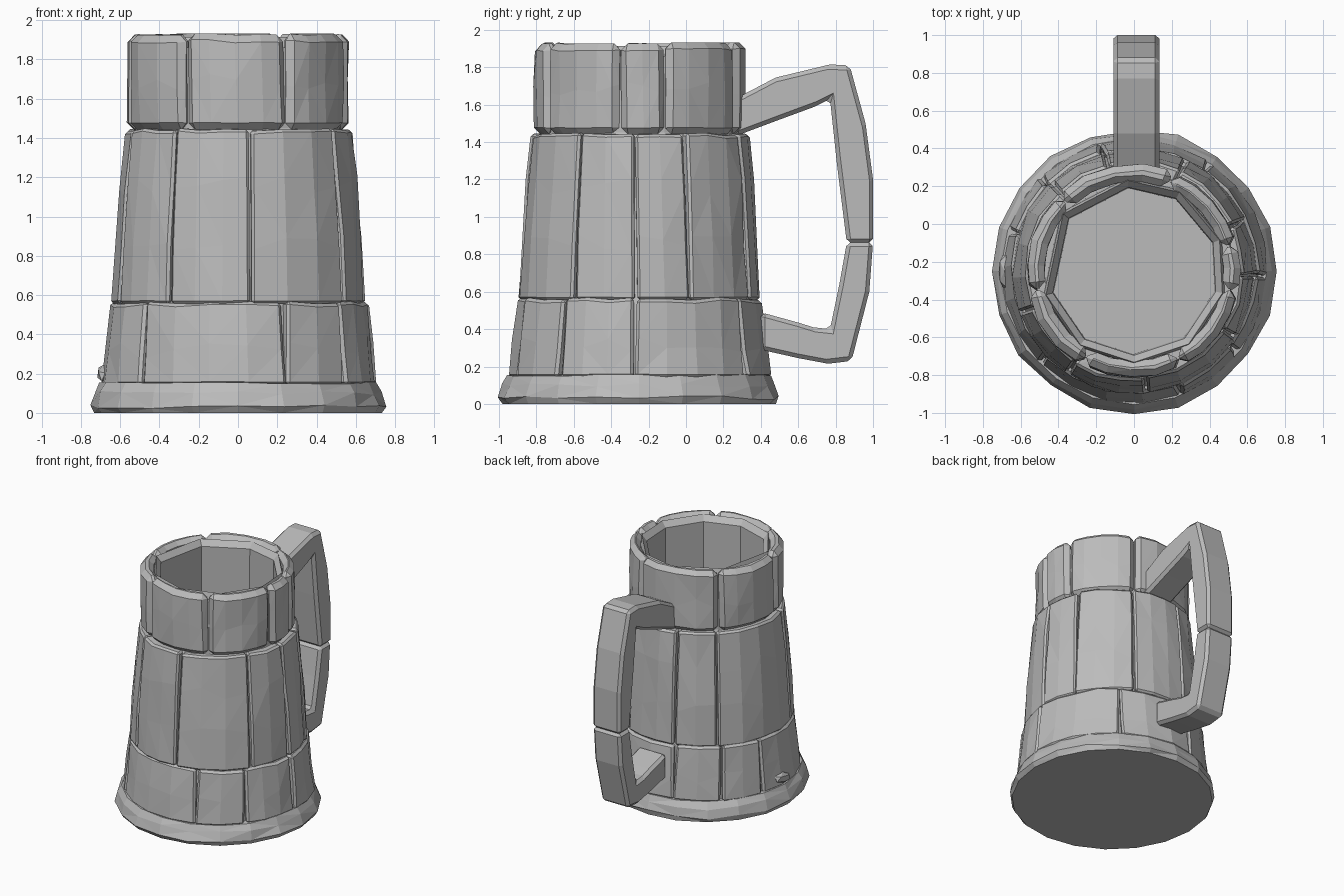
import bpy, bmesh, random
from math import sin, cos, radians, pi, ceil

random.seed(4)
CY = -0.25  # body axis offset, leaving room for the handle behind

cube = bpy.data.objects.get("Cube")
if cube:
    bpy.data.objects.remove(cube, do_unlink=True)

stone = bpy.data.materials.new("grey_stone")
stone.use_nodes = True
GREY = (0.5, 0.5, 0.5, 1)
stone.diffuse_color = GREY
stone.node_tree.nodes["Principled BSDF"].inputs["Base Color"].default_value = GREY


def polar(r, a, z):
    return (r * cos(a), r * sin(a) + CY, z)


def finish(bm, name, bevel=0.0, triangulate=False):
    """Turn a bmesh into a flat-shaded stone object."""
    bmesh.ops.recalc_face_normals(bm, faces=bm.faces)
    mesh = bpy.data.meshes.new(name)
    bm.to_mesh(mesh)
    bm.free()
    mesh.materials.append(stone)
    ob = bpy.data.objects.new(name, mesh)
    bpy.context.scene.collection.objects.link(ob)
    if bevel:
        mod = ob.modifiers.new("worn_edges", 'BEVEL')
        mod.width = bevel
        mod.segments = 1
        mod.limit_method = 'ANGLE'
        mod.angle_limit = radians(40)
    if triangulate:
        ob.modifiers.new("facets", 'TRIANGULATE')
    return ob


def loft(bm, loops, closed=False):
    """Skin a list of closed loops of points; cap the ends unless closed."""
    rows = [[bm.verts.new(p) for p in loop] for loop in loops]
    pairs = list(zip(rows, rows[1:]))
    if closed:
        pairs.append((rows[-1], rows[0]))
    else:
        bm.faces.new(rows[0])
        bm.faces.new(rows[-1])
    for a, b in pairs:
        for i in range(len(a)):
            j = (i + 1) % len(a)
            bm.faces.new((a[i], a[j], b[j], b[i]))


def stave(bm, a0, a1, profile, inner, lean):
    """One curved block between two angles; profile lists (radius, z)."""
    steps = max(2, ceil((a1 - a0) / radians(17)))
    gap = 0.009
    shift = random.uniform(-0.008, 0.004)
    loops = []
    for k in range(steps + 1):
        a = a0 + gap + (a1 - a0 - 2 * gap) * k / steps
        outer = []
        for i, (r, z) in enumerate(profile):
            t = i / (len(profile) - 1) - 0.5
            end = i in (0, len(profile) - 1)
            dz = random.uniform(-0.012, 0.006) if end else random.uniform(-0.05, 0.05)
            if i == 0:
                dz = abs(dz) * 0.4
            outer.append(polar(r + shift + random.uniform(-0.007, 0.006),
                               a + lean * t, z + dz))
        low, high = profile[0][1], profile[-1][1]
        loops.append([polar(inner, a, low)] + outer + [polar(inner, a, high)])
    loft(bm, loops)


def tier(name, cuts, profile, bevel, inner=0.475):
    bm = bmesh.new()
    angles = [radians(c) for c in cuts]
    for a0, a1 in zip(angles, angles[1:] + [angles[0] + 2 * pi]):
        stave(bm, a0, a1, profile, inner, random.uniform(-0.03, 0.03))
    finish(bm, name, bevel, True)


# Three tiers of stone blocks
tier("lower_blocks", (-136, -69, -38, -2, 55, 105, 135, 162),
     ((0.705, 0.14), (0.685, 0.32), (0.66, 0.565)), 0.016)
tier("middle_blocks", (-160, -123, -84, -33, -2, 25, 65, 104, 133),
     ((0.65, 0.555), (0.632, 0.86), (0.612, 1.16), (0.585, 1.445)), 0.014)
tier("upper_blocks", (-169, -119, -63, -11, 15, 68, 135),
     ((0.565, 1.44), (0.567, 1.68), (0.565, 1.93)), 0.035)

# Hollow faceted lining with a flat floor
bm = bmesh.new()
sides = [radians(a) for a in (-165, -126, -90, -53, -14, 20, 60, 94, 141)]
wall = ((0.5, 0.08), (0.495, 1.87), (0.482, 1.915), (0.445, 1.87), (0.44, 0.2))
loft(bm, [[polar(r, a, z) for a in sides] for r, z in wall])
finish(bm, "cup_lining")

# Solid backing seen through the cracks
bm = bmesh.new()
ring = [2 * pi * i / 24 for i in range(24)]
shell = ((0.475, 0.1), (0.665, 0.1), (0.625, 0.5), (0.61, 0.6),
         (0.545, 1.4), (0.525, 1.45), (0.525, 1.86), (0.475, 1.86))
loft(bm, [[polar(r, a, z) for a in ring] for r, z in shell], closed=True)
finish(bm, "crack_backing")

# Flared foot
bm = bmesh.new()
ring = [2 * pi * i / 20 for i in range(20)]
loops = []
for r, z, j in ((0.735, 0, 0.006), (0.757, 0.035, 0.012), (0.735, 0.1, 0.012), (0.705, 0.152, 0.006)):
    loops.append([polar(r + random.uniform(-j, j * 0.3), a,
                        z + (random.uniform(-j, j) if z else 0)) for a in ring])
loft(bm, loops)
finish(bm, "foot", 0, True)

# Loose chip resting on the foot
bm = bmesh.new()
bmesh.ops.create_icosphere(bm, subdivisions=1, radius=1)
for v in bm.verts:
    v.co = (v.co.x * 0.035 - 0.685, v.co.y * 0.1 + CY, v.co.z * 0.045 + 0.2 + v.co.y * 0.02)
finish(bm, "stone_chip")


def handle_part(name, stations):
    """Rectangular bar through (outer y, outer z, inner y, inner z) stations."""
    bm = bmesh.new()
    loops = []
    for oy, oz, iy, iz in stations:
        w = 0.122
        loops.append([(0.0125 + s * w, y, z) for s, y, z in
                      ((-1, oy, oz), (1, oy, oz), (1, iy, iz), (-1, iy, iz))])
    loft(bm, loops)
    finish(bm, name, 0.022, True)


# Handle, made of two stones
handle_part("upper_handle", (
    (0.26, 1.63, 0.26, 1.43), (0.48, 1.745, 0.5, 1.52), (0.77, 1.815, 0.69, 1.59),
    (0.875, 1.81, 0.77, 1.63), (0.96, 1.5, 0.805, 1.3), (1.0, 1.2, 0.83, 1.1),
    (1.0, 0.86, 0.86, 0.86)))
handle_part("lower_handle", (
    (1.0, 0.865, 0.86, 0.865), (0.98, 0.6, 0.82, 0.64), (0.885, 0.23, 0.77, 0.4),
    (0.76, 0.215, 0.68, 0.41), (0.6, 0.245, 0.6, 0.435), (0.4, 0.29, 0.4, 0.49)))
